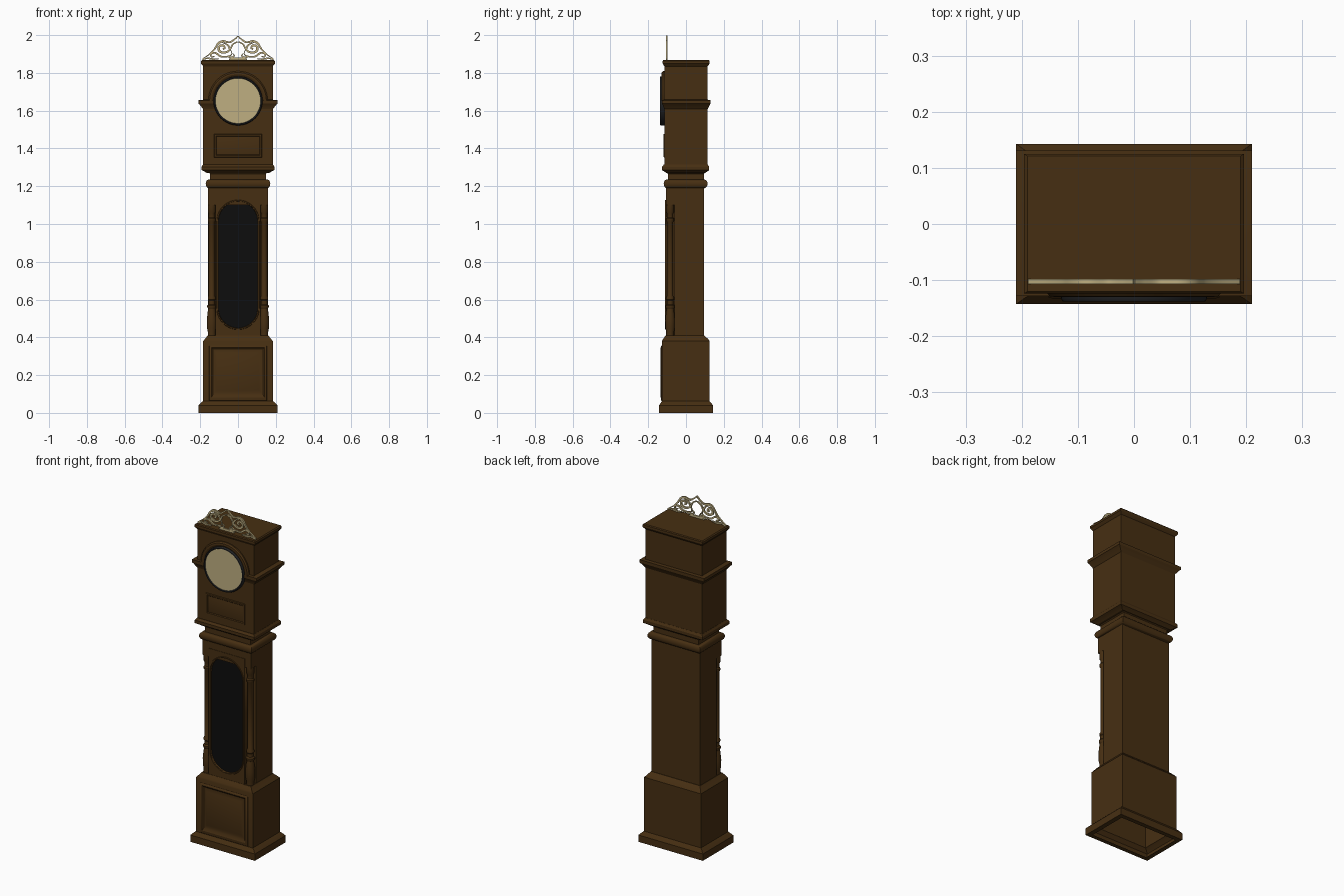
import bpy, bmesh, math
from mathutils import Vector

if "Cube" in bpy.data.objects:
    bpy.data.objects.remove(bpy.data.objects["Cube"])


def material(name, rgb):
    m = bpy.data.materials.new(name)
    m.diffuse_color = (*rgb, 1)
    m.use_nodes = True
    m.node_tree.nodes["Principled BSDF"].inputs["Base Color"].default_value = m.diffuse_color
    return m


WOOD = material("dark_wood", (0.062, 0.028, 0.006))
CREAM = material("aged_cream", (0.52, 0.43, 0.22))
BLACK = material("black_glass", (0.004, 0.004, 0.004))
STEEL = material("dark_rim", (0.016, 0.017, 0.019))


def finish(bm, name, mat, smooth=True):
    bmesh.ops.recalc_face_normals(bm, faces=bm.faces)
    for f in bm.faces:
        f.smooth = smooth
    for e in bm.edges:
        e.smooth = len(e.link_faces) == 2 and e.calc_face_angle() < math.radians(32)
    me = bpy.data.meshes.new(name)
    bm.to_mesh(me)
    bm.free()
    me.materials.append(mat)
    ob = bpy.data.objects.new(name, me)
    bpy.context.collection.objects.link(ob)
    return ob


def loft(name, rings, mat, cap_first=True, cap_last=True, closed=True):
    """Skin a list of point rings."""
    bm = bmesh.new()
    vs = [[bm.verts.new(p) for p in r] for r in rings]
    n = len(rings[0])
    for a, b in zip(vs, vs[1:]):
        for i in range(n if closed else n - 1):
            j = (i + 1) % n
            bm.faces.new((a[i], a[j], b[j], b[i]))
    if cap_first:
        bm.faces.new(vs[0])
    if cap_last:
        bm.faces.new(vs[-1])
    return finish(bm, name, mat)


def tier(name, steps, **kw):
    """Stacked rectangular sections: (half width, front y, back y, z)."""
    return loft(name, [[(-h, f, z), (h, f, z), (h, b, z), (-h, b, z)]
                       for h, f, b, z in steps], WOOD, **kw)


def panel(name, steps):
    """Stepped front panel: (half width, bottom, top, y)."""
    return loft(name, [[(-h, y, a), (h, y, a), (h, y, b), (-h, y, b)]
                       for h, a, b, y in steps], WOOD, cap_first=False)


def lathe_z(name, profile, x, y, mat, n=20):
    return loft(name, [[(x + r * math.cos(2 * math.pi * i / n),
                         y + r * math.sin(2 * math.pi * i / n), z) for i in range(n)]
                       for r, z in profile], mat)


def lathe_y(name, profile, zc, mat, n=48, half=False, caps=(False, True)):
    span = math.pi if half else 2 * math.pi
    count = n + 1 if half else n
    return loft(name, [[(r * math.cos(span * i / n), y, zc + r * math.sin(span * i / n))
                        for i in range(count)] for r, y in profile],
                mat, caps[0], caps[1], not half)


def stadium(r, z0, z1, n=20):
    """Outline with round ends between two arc centres."""
    top = [(r * math.cos(math.pi * i / n), z1 + r * math.sin(math.pi * i / n)) for i in range(n + 1)]
    low = [(-r * math.cos(math.pi * i / n), z0 - r * math.sin(math.pi * i / n)) for i in range(n + 1)]
    return top + low


def plate(name, outlines, y0, y1, mat):
    """Filled, extruded x/z outlines; inner outlines become holes."""
    cu = bpy.data.curves.new(name, 'CURVE')
    cu.dimensions, cu.fill_mode, cu.extrude = '2D', 'BOTH', (y1 - y0) / 2
    for pts in outlines:
        s = cu.splines.new('POLY')
        s.points.add(len(pts) - 1)
        for p, (x, z) in zip(s.points, pts):
            p.co = (x, z, 0, 1)
        s.use_cyclic_u = True
    tmp = bpy.data.objects.new(name + "_outline", cu)
    bpy.context.collection.objects.link(tmp)
    dg = bpy.context.evaluated_depsgraph_get()
    me = bpy.data.meshes.new_from_object(tmp.evaluated_get(dg))
    bpy.data.objects.remove(tmp)
    me.materials.clear()
    me.materials.append(mat)
    ob = bpy.data.objects.new(name, me)
    ob.rotation_euler.x = math.pi / 2
    ob.location.y = (y0 + y1) / 2
    bpy.context.collection.objects.link(ob)


# Base: open underneath, plinth with sloped top, chamfered shoulder
tier("base", [(.183, -.118, .118, 0), (.21, -.143, .143, 0), (.21, -.143, .143, .04),
              (.195, -.132, .132, .055), (.185, -.127, .125, .062), (.185, -.127, .125, .38),
              (.176, -.122, .118, .39), (.16, -.108, .097, .41)], cap_first=False)
panel("base_panel", [(.155, .062, .358, -.126), (.152, .066, .354, -.131), (.14, .082, .346, -.134),
                     (.133, .096, .338, -.128), (.124, .108, .328, -.1275), (.112, .12, .318, -.132)])

# Trunk with notched front corners for the columns
tier("trunk_back", [(.158, -.06, .095, .4), (.158, -.06, .095, 1.2)])
tier("trunk_front", [(.118, -.082, -.05, .4), (.118, -.082, -.05, 1.2)])
tier("trunk_top_block", [(.158, -.105, -.05, 1.1), (.158, -.105, -.05, 1.2)])
plate("door_frame", [[(-.118, .405), (.118, .405), (.118, 1.15), (-.118, 1.15)],
                     stadium(.104, .553, 1.015)], -.107, -.08, WOOD)
plate("door_glass", [stadium(.105, .553, 1.015)], -.096, -.09, BLACK)

# Door edge moulding
loft("door_moulding", [[(x, y, z) for x, z in stadium(r, .553, 1.015)]
                       for r, y in [(.113, -.106), (.111, -.111), (.106, -.111), (.103, -.097)]],
     WOOD, False, False)

# Turned corner columns
column = [(.021, .4), (.021, .43), (.025, .45), (.026, .49), (.022, .53), (.019, .55), (.024, .56),
          (.024, .568), (.017, .575), (.017, .595), (.021, .6), (.021, .61), (.016, .62),
          (.016, 1.01), (.021, 1.018), (.021, 1.028), (.016, 1.035), (.016, 1.055),
          (.021, 1.065), (.021, 1.1)]
for side, s in (("left", -1), ("right", 1)):
    lathe_z("column_" + side, column, s * .139, -.084, WOOD)

# Rounded collar and neck between trunk and hood
collar = [(.154, -.1, .096, 1.188)]
for i in range(9):
    t = math.pi * i / 8
    o = .016 * math.sin(t)
    collar.append((.155 + o, -.102 - o, .098 + o, 1.2125 - .0225 * math.cos(t)))
tier("collar", collar)
tier("neck", [(.147, -.096, .094, 1.23), (.147, -.096, .094, 1.265),
              (.16, -.103, .102, 1.275)], cap_first=False)

# Hood: lower ledge, body, middle moulding, cornice
tier("hood_ledge", [(.165, -.105, .102, 1.27), (.18, -.117, .115, 1.28), (.193, -.127, .123, 1.285),
                    (.193, -.127, .123, 1.303), (.185, -.117, .115, 1.315)])
tier("hood_body", [(.184, -.115, .114, 1.3), (.184, -.115, .114, 1.85)])
tier("hood_moulding", [(.184, -.115, .114, 1.608), (.19, -.117, .118, 1.615),
                       (.203, -.124, .127, 1.632), (.21, -.128, .131, 1.638),
                       (.21, -.128, .131, 1.655), (.184, -.115, .114, 1.658)])
tier("cornice", [(.184, -.115, .114, 1.835), (.19, -.119, .12, 1.842), (.196, -.124, .125, 1.85),
                 (.196, -.124, .125, 1.863), (.19, -.12, .121, 1.868)])
panel("hood_panel", [(.127, 1.352, 1.478, -.114), (.125, 1.355, 1.475, -.12), (.117, 1.363, 1.467, -.12),
                     (.113, 1.367, 1.463, -.1155), (.1, 1.38, 1.45, -.119)])

# Arch moulding, rim and dial
lathe_y("dial_arch", [(.157, -.11), (.157, -.122), (.15, -.129), (.14, -.13), (.13, -.125), (.13, -.11)],
        1.652, WOOD, half=True, caps=(False, False))
lathe_y("dial_rim", [(.13, -.11), (.13, -.133), (.127, -.138), (.122, -.138), (.119, -.132)],
        1.652, STEEL, caps=(False, False))
lathe_y("dial", [(.121, -.112), (.121, -.133)], 1.652, CREAM)


# Openwork crest: tapered flat ribbons, mirrored
def ribbon(name, pts, w0, w1, w2, mirror):
    P = [Vector(p) for p in pts]
    P = [2 * P[0] - P[1]] + P + [2 * P[-1] - P[-2]]
    path = []
    for a, b, c, d in zip(P, P[1:], P[2:], P[3:]):
        for k in range(6):
            t = k / 6
            path.append(.5 * (2 * b + (c - a) * t + (2 * a - 5 * b + 4 * c - d) * t * t
                              + (3 * b - a - 3 * c + d) * t ** 3))
    path.append(P[-2])
    rings = []
    for i, p in enumerate(path):
        d = (path[min(i + 1, len(path) - 1)] - path[max(i - 1, 0)]).normalized()
        t = i / (len(path) - 1)
        w = w0 + (w1 - w0) * t * 2 if t < .5 else w1 + (w2 - w1) * (t * 2 - 1)
        q = Vector((-d.y, d.x)) * w / 2
        a, b = p + q, p - q
        rings.append([(mirror * a.x, -.107, a.y), (mirror * b.x, -.107, b.y),
                      (mirror * b.x, -.098, b.y), (mirror * a.x, -.098, a.y)])
    loft(name, rings, CREAM)


strokes = {
    "crest_edge": ([(0, 1.995), (.018, 1.978), (.045, 1.962), (.08, 1.968), (.105, 1.955),
                    (.125, 1.925), (.15, 1.9), (.188, 1.873)], .006, .012, .004),
    "crest_scroll": ([(.002, 1.965), (.028, 1.95), (.045, 1.92), (.075, 1.907), (.1, 1.918),
                      (.1, 1.94), (.08, 1.946), (.07, 1.932), (.08, 1.926)], .006, .013, .008),
    "crest_leaf": ([(.045, 1.92), (.048, 1.938), (.062, 1.952), (.085, 1.962)], .006, .01, .003),
    "crest_lower_scroll": ([(.04, 1.925), (.033, 1.9), (.055, 1.887), (.09, 1.887), (.12, 1.906),
                            (.142, 1.9), (.14, 1.885), (.125, 1.887)], .003, .01, .006),
    "crest_foot": ([(.1, 1.875), (.13, 1.873), (.16, 1.877), (.188, 1.871)], .005, .009, .006),
    "crest_curl": ([(.055, 1.887), (.035, 1.882), (.02, 1.89), (.026, 1.902)], .008, .008, .004),
    "crest_base": ([(0, 1.875), (.025, 1.875), (.048, 1.872)], .013, .012, .006),
}
for name, (pts, a, b, c) in strokes.items():
    ribbon(name + "_right", pts, a, b, c, 1)
    ribbon(name + "_left", pts, a, b, c, -1)
